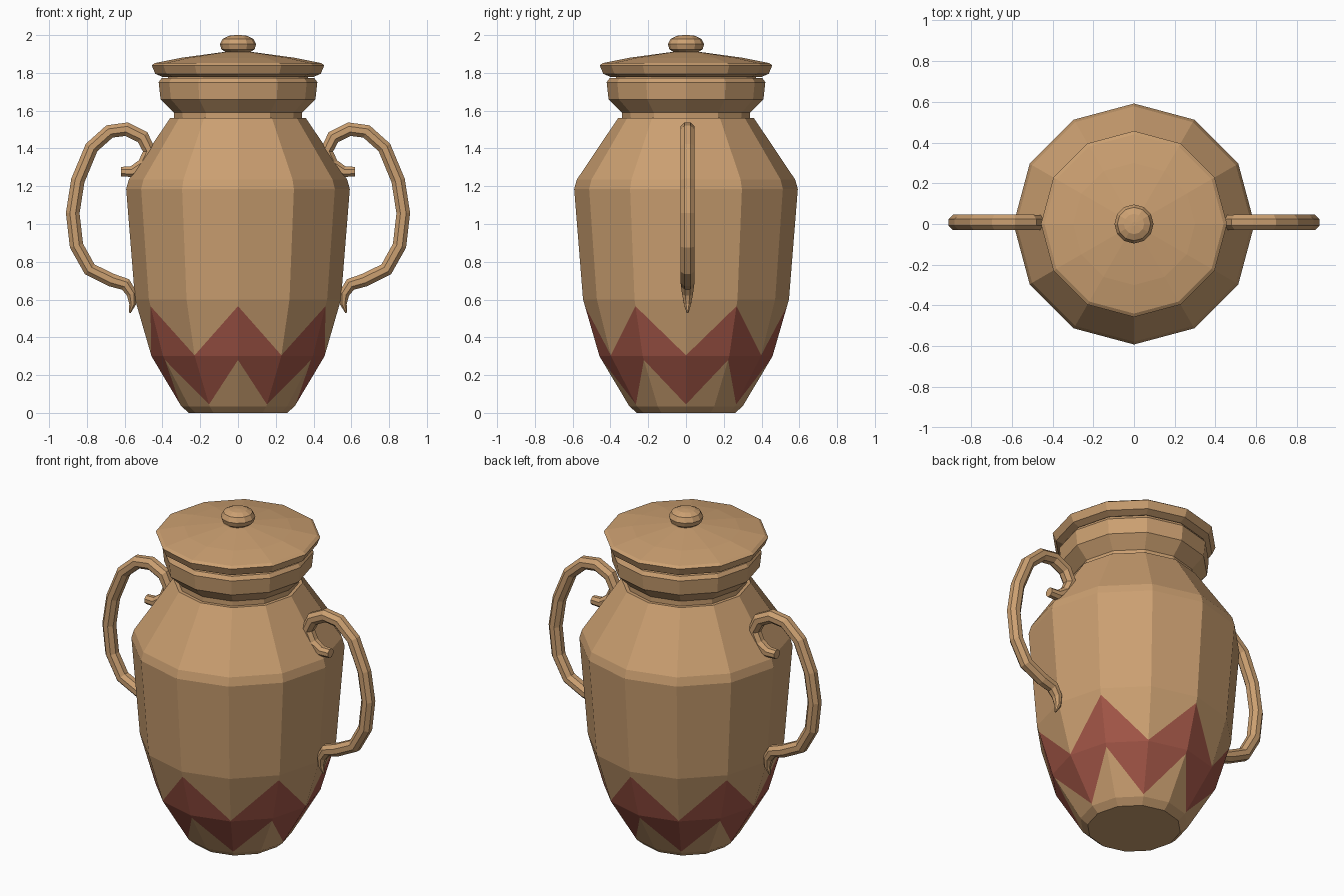
import bpy, math
from mathutils import Vector

if "Cube" in bpy.data.objects:
    bpy.data.objects.remove(bpy.data.objects["Cube"])

SIDES = 12


def material(name, color):
    m = bpy.data.materials.new(name)
    m.diffuse_color = (*color, 1)
    m.use_nodes = True
    m.node_tree.nodes["Principled BSDF"].inputs["Base Color"].default_value = m.diffuse_color
    return m


clay = material("tan clay", (0.60, 0.35, 0.165))
red = material("red glaze", (0.36, 0.092, 0.062))


def loft(name, rings, red_rows=(), caps=True):
    """Skin a list of closed rings of points into a flat-shaded mesh."""
    n = len(rings[0])
    verts = [p for ring in rings for p in ring]
    faces, mats = [], []
    for r in range(len(rings) - 1):
        for i in range(n):
            j = (i + 1) % n
            faces.append((r * n + i, r * n + j, (r + 1) * n + j, (r + 1) * n + i))
            mats.append(1 if r in red_rows else 0)
    if caps:
        last = (len(rings) - 1) * n
        faces += [tuple(reversed(range(n))), tuple(range(last, last + n))]
        mats += [0, 0]
    me = bpy.data.meshes.new(name)
    me.from_pydata(verts, [], faces)
    me.materials.append(clay)
    me.materials.append(red)
    for p, m in zip(me.polygons, mats):
        p.material_index = m
    me.update()
    ob = bpy.data.objects.new(name, me)
    bpy.context.collection.objects.link(ob)
    return ob


def radius_at(profile, z):
    for (r0, z0), (r1, z1) in zip(profile, profile[1:]):
        if z0 <= z <= z1:
            return r0 + (r1 - r0) * (z - z0) / (z1 - z0)
    return profile[-1][0]


def ring(radius, z):
    return [(radius * math.cos(i * math.tau / SIDES),
             radius * math.sin(i * math.tau / SIDES), z) for i in range(SIDES)]


def zigzag(profile, z_peak, z_valley):
    """Ring that follows the wall while alternating in height; peaks face front."""
    pts = []
    for i in range(SIDES):
        z = z_peak if i % 2 else z_valley
        r, a = radius_at(profile, z), i * math.tau / SIDES
        pts.append((r * math.cos(a), r * math.sin(a), z))
    return pts


# Body: lathed wall with the red zigzag band cut in
wall = [(0.26, 0), (0.30, 0.035), (0.458, 0.30), (0.545, 0.60), (0.592, 1.185),
        (0.578, 1.235), (0.36, 1.56)]
rings = [ring(*p) for p in wall]
rings.insert(3, zigzag(wall, 0.565, 0.305))
rings.insert(2, zigzag(wall, 0.28, 0.045))
loft("jar_body", rings, red_rows=(2, 3))

# Neck and rim
loft("neck_rim", [ring(*p) for p in [
    (0.34, 1.55), (0.34, 1.59), (0.41, 1.66), (0.42, 1.75), (0.405, 1.772), (0.37, 1.772),
    (0.37, 1.785)]])

# Lid
loft("lid", [ring(*p) for p in [
    (0.40, 1.779), (0.438, 1.795), (0.457, 1.84), (0.44, 1.852), (0.30, 1.88), (0.08, 1.91)]])

# Lid knob
loft("lid_knob", [ring(*p) for p in [
    (0.065, 1.895), (0.065, 1.91), (0.088, 1.925), (0.096, 1.952), (0.082, 1.98),
    (0.05, 1.996), (0.01, 2.0)]])

# Handles: tapered eight-sided tube along a curled path (x, z, half width)
path = [(0.62, 1.277, 0.026), (0.56, 1.277, 0.030), (0.50, 1.315, 0.034), (0.468, 1.385, 0.036),
        (0.505, 1.46, 0.037), (0.59, 1.502, 0.037), (0.68, 1.49, 0.037), (0.775, 1.405, 0.037),
        (0.848, 1.23, 0.037), (0.875, 1.057, 0.037), (0.855, 0.885, 0.037),
        (0.785, 0.76, 0.037), (0.67, 0.703, 0.036), (0.595, 0.68, 0.034),
        (0.562, 0.63, 0.028), (0.558, 0.575, 0.018), (0.573, 0.53, 0.005)]


def handle(name, side):
    pts = [Vector((x, 0.008, z)) for x, z, _ in path]
    rings = []
    for i, p in enumerate(pts):
        t = (pts[min(i + 1, len(pts) - 1)] - pts[max(i - 1, 0)]).normalized()
        nrm = Vector((-t.z, 0, t.x))
        w = path[i][2]
        loop = []
        for k in range(8):
            a = k * math.tau / 8 + math.tau / 16
            q = p + nrm * (w * 1.06 * math.cos(a)) + Vector((0, w * 1.1 * math.sin(a), 0))
            loop.append((side * q.x, q.y, q.z))
        rings.append(loop if side < 0 else loop[::-1])
    ob = loft(name, rings)
    return ob


handles = [handle("right_handle", 1), handle("left_handle", -1)]

# Make all normals point outward
import bmesh
for ob in bpy.context.collection.objects:
    bm = bmesh.new()
    bm.from_mesh(ob.data)
    bmesh.ops.recalc_face_normals(bm, faces=bm.faces)
    bm.to_mesh(ob.data)
    bm.free()
